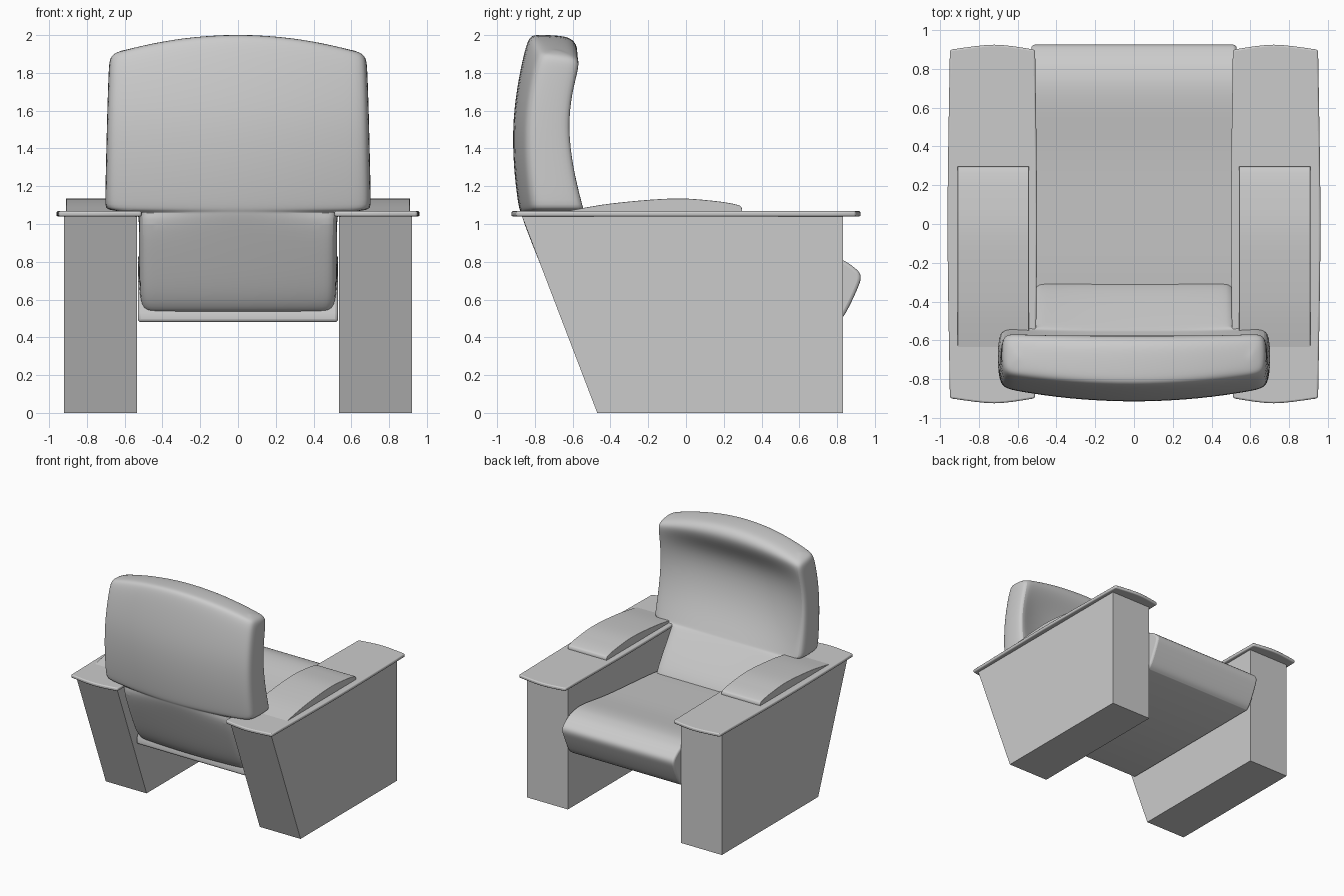
import bpy, bmesh, math
from mathutils import Vector

cube = bpy.data.objects.get("Cube")
if cube:
    bpy.data.objects.remove(cube, do_unlink=True)


def finish(name, bm, bevel=0, segments=3, mirror=False, subsurf=0, angle=40):
    bmesh.ops.recalc_face_normals(bm, faces=bm.faces)
    mesh = bpy.data.meshes.new(name)
    bm.to_mesh(mesh)
    bm.free()
    obj = bpy.data.objects.new(name, mesh)
    bpy.context.collection.objects.link(obj)
    if bevel:
        mod = obj.modifiers.new("Bevel", 'BEVEL')
        mod.width, mod.segments = bevel, segments
        mod.limit_method = 'ANGLE'
        mod.angle_limit = math.radians(50)
    if mirror:
        obj.modifiers.new("Mirror", 'MIRROR')
    if subsurf:
        mod = obj.modifiers.new("Subdivision", 'SUBSURF')
        mod.levels = mod.render_levels = subsurf
    bpy.ops.object.select_all(action='DESELECT')
    obj.select_set(True)
    bpy.context.view_layer.objects.active = obj
    if angle:
        bpy.ops.object.shade_smooth_by_angle(angle=math.radians(angle))
    return obj


def prism(points, place, lo, hi):
    """Extrude a 2D outline from lo to hi; place maps (a, b, depth) to xyz."""
    bm = bmesh.new()
    ends = [[bm.verts.new(place(a, b, d)) for a, b in points] for d in (lo, hi)]
    bm.faces.new(ends[0])
    bm.faces.new(ends[1])
    for i in range(len(points)):
        j = (i + 1) % len(points)
        bm.faces.new((ends[0][i], ends[0][j], ends[1][j], ends[1][i]))
    return bm


def curve(points, steps=5):
    """Open Catmull-Rom curve through the points."""
    p = [Vector(q) for q in (points[0], *points, points[-1])]
    out = []
    for a, b, c, d in zip(p, p[1:], p[2:], p[3:]):
        for k in range(steps):
            t = k / steps
            out.append(0.5 * (2 * b + (c - a) * t + (2 * a - 5 * b + 4 * c - d) * t ** 2
                              + (3 * b - a - 3 * c + d) * t ** 3))
    return out + [p[-1]]


def side(y, z, x):
    return (x, y, z)


def flat(x, y, z):
    return (x, y, z)


# Arm bodies with raked rear edge
arm = [(-0.87, 1.045), (0.83, 1.045), (0.83, 0), (-0.47, 0)]
finish("arm_bodies", prism(arm, side, 0.535, 0.92), mirror=True, angle=0)

# Arm boards with gently bowed edges
board = (curve([(0.515, -0.9), (0.72, -0.925), (0.945, -0.9)])
         + curve([(0.95, -0.89), (0.962, 0), (0.95, 0.89)])
         + curve([(0.945, 0.9), (0.72, 0.925), (0.515, 0.9)])
         + curve([(0.51, 0.89), (0.5, 0), (0.51, -0.89)]))
finish("arm_boards", prism(board, flat, 1.04, 1.068), bevel=0.009, mirror=True)

# Arched arm pads
pad = curve([(-0.65, 1.065), (-0.4, 1.108), (-0.07, 1.135), (0.15, 1.122),
             (0.27, 1.102), (0.295, 1.085), (0.297, 1.06)])
finish("arm_pads", prism(pad, side, 0.542, 0.91), bevel=0.014, mirror=True)

# Seat cushion with rolled front
seat = curve([(-0.55, 0.7), (-0.3, 0.74), (0.3, 0.79), (0.65, 0.835), (0.8, 0.82),
              (0.89, 0.77), (0.925, 0.72), (0.9, 0.64), (0.84, 0.52), (0.8, 0.48)])
seat += [Vector((-0.62, 0.48)), Vector((-0.62, 0.53))]
finish("seat_cushion", prism(seat, side, -0.53, 0.53), bevel=0.025)

# Backrest: rows of rear z, front z, half width, rear y, front y, wing depth, arch
rows = [
    (0.525, 0.64, 0.49, -0.61, -0.36, 0, 0),
    (0.54, 0.66, 0.515, -0.65, -0.30, 0, 0),
    (0.62, 0.72, 0.525, -0.705, -0.29, 0, 0),
    (0.80, 0.86, 0.525, -0.78, -0.39, 0.01, 0),
    (1.03, 1.04, 0.525, -0.87, -0.53, 0.02, 0),
    (1.063, 1.063, 0.53, -0.88, -0.55, 0.02, 0),
    (1.07, 1.07, 0.70, -0.885, -0.555, 0.02, 0),
    (1.10, 1.10, 0.705, -0.895, -0.57, 0.03, 0),
    (1.30, 1.30, 0.70, -0.92, -0.67, 0.09, 0),
    (1.52, 1.52, 0.695, -0.925, -0.72, 0.12, 0),
    (1.70, 1.70, 0.69, -0.905, -0.70, 0.12, 0.01),
    (1.86, 1.84, 0.685, -0.875, -0.60, 0.04, 0.03),
    (1.96, 1.93, 0.68, -0.85, -0.565, 0, 0.07),
    (2.005, 1.99, 0.65, -0.83, -0.60, 0, 0.10),
    (2.01, 2.005, 0.60, -0.79, -0.66, 0, 0.09),
]
spread = (-0.97, -0.85, -0.5, 0, 0.5, 0.85, 0.97)
count = len(spread)
bm = bmesh.new()
rings = []
for zb, zf, hw, yb, yf, dish, arch in rows:
    bow = 0.08 if zb > 1.05 else 0.03
    rear = [Vector((f * hw, yb + bow * f * f, zb - arch * f * f)) for f in spread]
    front = [Vector((f * hw, yf + dish * abs(f) ** 3, zf - arch * f * f)) for f in spread]

    def edge(i, t):
        p = rear[i].lerp(front[i], t)
        p.x = math.copysign(hw, p.x)
        return p

    ring = rear + [edge(-1, 0.2), edge(-1, 0.8)] + front[::-1] + [edge(0, 0.8), edge(0, 0.2)]
    rings.append([bm.verts.new(p) for p in ring])
for low, high in zip(rings, rings[1:]):
    for i in range(len(low)):
        j = (i + 1) % len(low)
        bm.faces.new((low[i], low[j], high[j], high[i]))
for ring in (rings[0], rings[-1]):
    front = ring[count + 2:2 * count + 2][::-1]
    for i in range(count - 1):
        bm.faces.new((ring[i], ring[i + 1], front[i + 1], front[i]))
    bm.faces.new((ring[count - 1], ring[count], ring[count + 1], front[-1]))
    bm.faces.new((front[0], ring[-2], ring[-1], ring[0]))
finish("backrest", bm, subsurf=2, angle=60)
